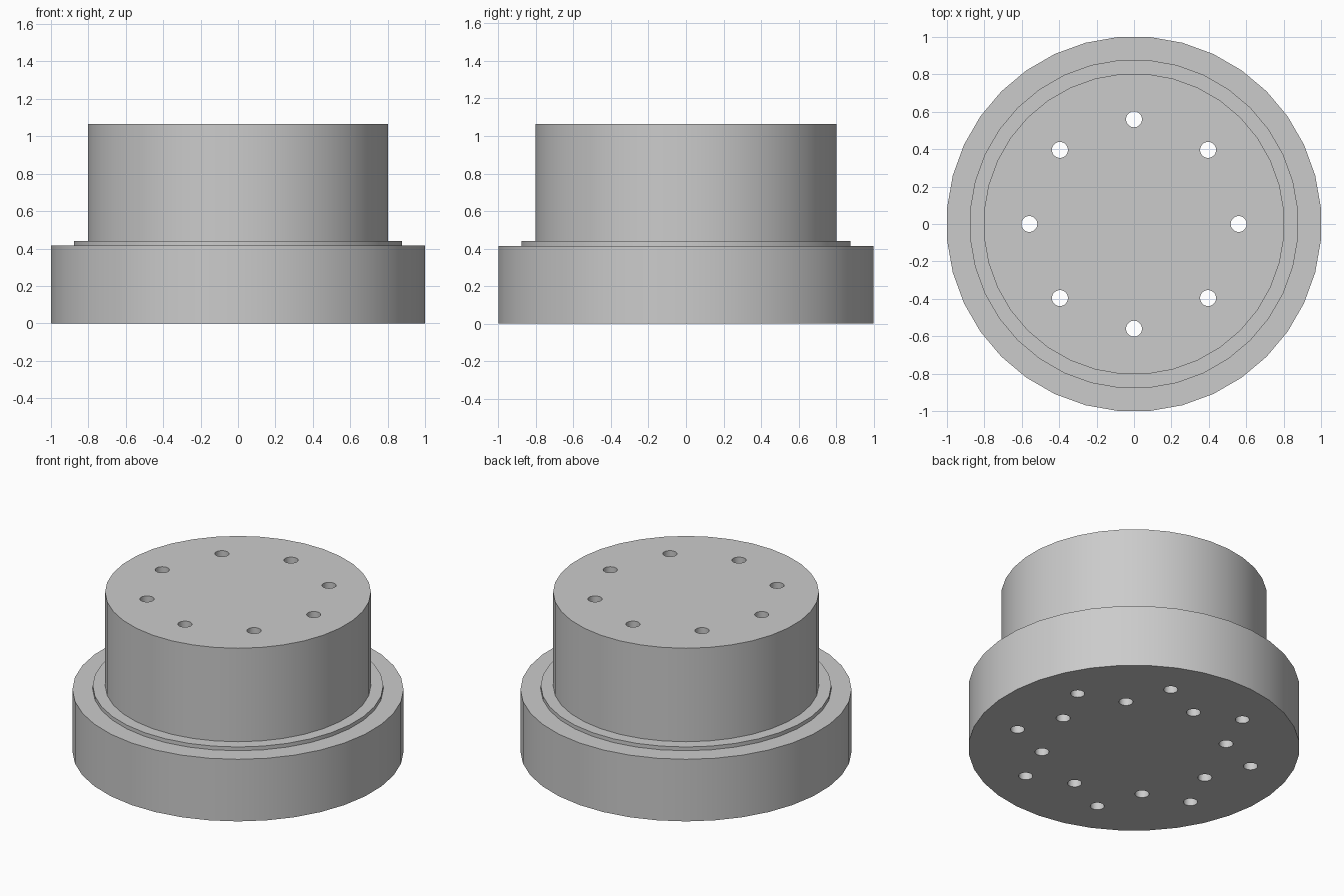
import bpy
import bmesh
from math import cos, sin, tau, radians
from mathutils import Matrix

if "Cube" in bpy.data.objects:
    bpy.data.objects.remove(bpy.data.objects["Cube"], do_unlink=True)

SIDES = 36
HOLE_RADIUS = 0.043

grey = bpy.data.materials.new("plain grey")
grey.use_nodes = True
grey.diffuse_color = (0.6, 0.6, 0.6, 1)
grey.node_tree.nodes["Principled BSDF"].inputs["Base Color"].default_value = (0.6, 0.6, 0.6, 1)


def add_object(name, bm):
    bmesh.ops.recalc_face_normals(bm, faces=bm.faces)
    mesh = bpy.data.meshes.new(name)
    bm.to_mesh(mesh)
    bm.free()
    mesh.materials.append(grey)
    obj = bpy.data.objects.new(name, mesh)
    bpy.context.collection.objects.link(obj)
    return obj


def turned_solid(name, profile):
    """Capped solid of revolution from (radius, height) pairs."""
    bm = bmesh.new()
    rings = []
    for r, z in profile:
        angles = [tau * (i + 0.5) / SIDES for i in range(SIDES)]
        rings.append([bm.verts.new((r * cos(a), r * sin(a), z)) for a in angles])
    for low, high in zip(rings, rings[1:]):
        for i in range(SIDES):
            j = (i + 1) % SIDES
            bm.faces.new((low[i], low[j], high[j], high[i]))
    bm.faces.new(rings[0])
    bm.faces.new(rings[-1])
    return add_object(name, bm)


def drill_ring(bm, radius, start, bottom, top):
    """Eight upright drill cylinders evenly spaced on a circle."""
    for i in range(8):
        a = start + tau * i / 8
        place = Matrix.Translation((radius * cos(a), radius * sin(a), (bottom + top) / 2))
        bmesh.ops.create_cone(bm, cap_ends=True, segments=20, radius1=HOLE_RADIUS,
                              radius2=HOLE_RADIUS, depth=top - bottom, matrix=place)


# Wide base flange, thin raised lip and upper drum
body = turned_solid("flanged_hub", [
    (1.003, 0), (1.003, 0.415), (0.88, 0.415), (0.88, 0.44), (0.805, 0.44), (0.805, 1.065)])

# Inner through holes and outer blind holes in the underside
drills = bmesh.new()
drill_ring(drills, 0.56, 0, -0.1, 1.2)
drill_ring(drills, 0.74, radians(22.5), -0.1, 0.3)
cutter = add_object("hole_cutter", drills)
cutter.hide_render = True

cut = body.modifiers.new("bolt holes", 'BOOLEAN')
cut.operation = 'DIFFERENCE'
cut.solver = 'EXACT'
cut.object = cutter

bpy.ops.object.select_all(action='DESELECT')
body.select_set(True)
bpy.context.view_layer.objects.active = body
bpy.ops.object.modifier_apply(modifier=cut.name)
bpy.data.objects.remove(cutter, do_unlink=True)
bpy.ops.object.shade_smooth_by_angle(angle=radians(30))
